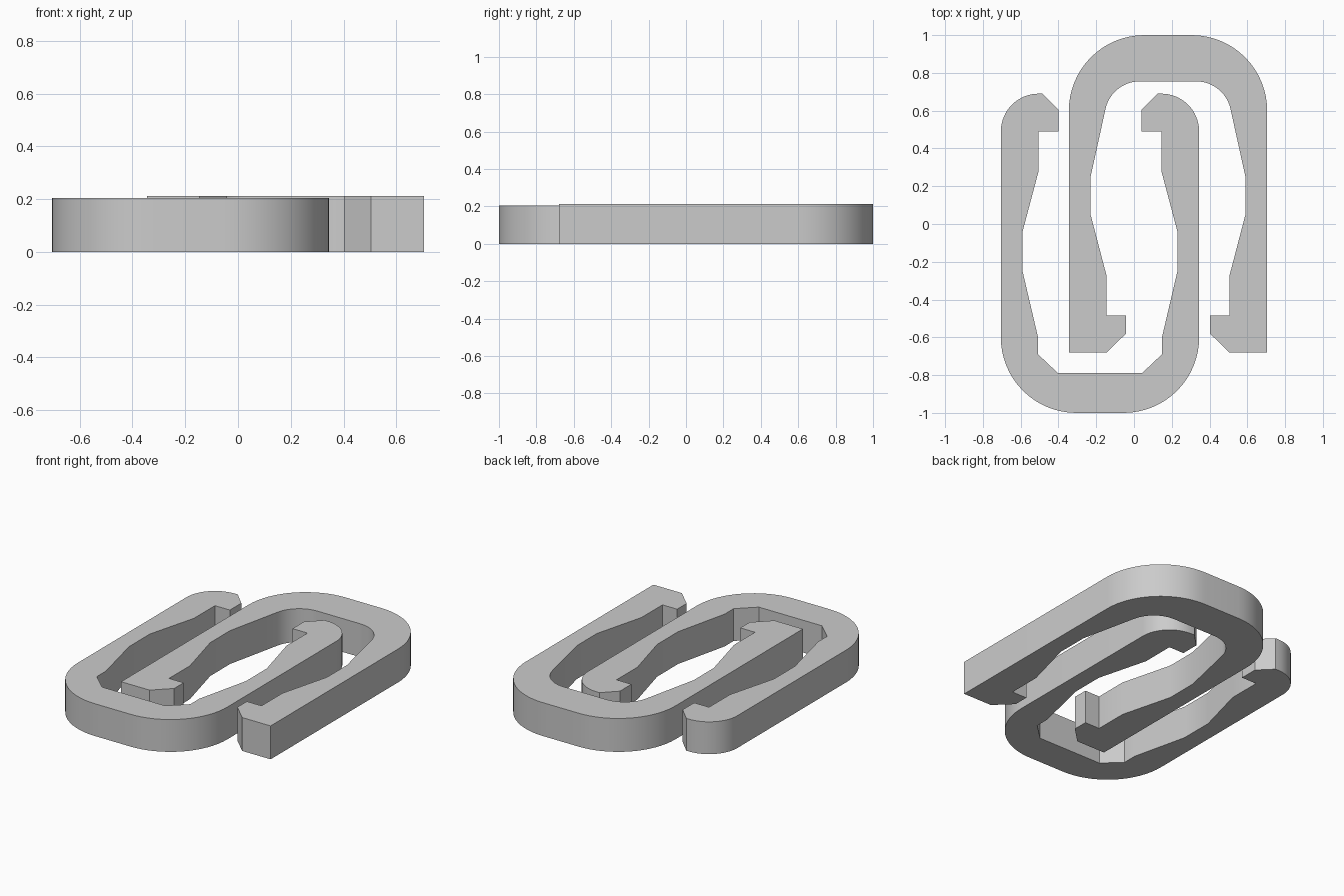
import bpy, bmesh
from math import radians, sin, cos

cube = bpy.data.objects.get("Cube")
if cube:
    bpy.data.objects.remove(cube)

grey = bpy.data.materials.new("plain grey")
grey.use_nodes = True
grey.diffuse_color = (0.6, 0.6, 0.6, 1)
grey.node_tree.nodes["Principled BSDF"].inputs["Base Color"].default_value = (0.6, 0.6, 0.6, 1)


def arc(cx, cy, r, a0, a1, n=16):
    """Points along a circular arc, angles in degrees."""
    angles = [radians(a0 + (a1 - a0) * i / n) for i in range(n + 1)]
    return [(cx + r * cos(a), cy + r * sin(a)) for a in angles]


def make_hook(name, half, centre_x, height):
    """Mirror a half outline, running from outer end to inner end, and extrude it."""
    outline = half + [(-x, y) for x, y in reversed(half)]
    bm = bmesh.new()
    base = bm.faces.new([bm.verts.new((x + centre_x, y, 0)) for x, y in outline])
    top = bmesh.ops.extrude_face_region(bm, geom=[base], use_keep_orig=True)["geom"]
    bmesh.ops.translate(bm, vec=(0, 0, height),
                        verts=[v for v in top if isinstance(v, bmesh.types.BMVert)])
    bmesh.ops.recalc_face_normals(bm, faces=bm.faces)
    mesh = bpy.data.meshes.new(name)
    bm.to_mesh(mesh)
    bm.free()
    mesh.materials.append(grey)
    obj = bpy.data.objects.new(name, mesh)
    bpy.context.collection.objects.link(obj)
    bpy.ops.object.select_all(action='DESELECT')
    obj.select_set(True)
    bpy.context.view_layer.objects.active = obj
    bpy.ops.object.shade_smooth_by_angle(angle=radians(25))


# Hook opening to the back, with rounded barb tips and a chamfered inner bend
rounded_half = (
    arc(0.125, -0.6, 0.4, -90, 0)
    + arc(0.325, 0.49, 0.2, 0, 90)
    + [(0.305, 0.69), (0.22, 0.605), (0.22, 0.49), (0.325, 0.49),
       (0.325, 0.28), (0.41, -0.04), (0.41, -0.25), (0.328, -0.6),
       (0.328, -0.69), (0.222, -0.79)]
)
make_hook("back_opening_hook", rounded_half, -0.18, 0.205)

# Hook opening to the front, with square barb tips and a rounded inner bend
square_half = (
    arc(0.125, 0.6, 0.4, 90, 0)
    + [(0.525, -0.68), (0.325, -0.68), (0.222, -0.58), (0.222, -0.485),
       (0.325, -0.485), (0.325, -0.275), (0.41, 0.05), (0.41, 0.25)]
    + arc(0.15, 0.57, 0.185, 12, 90)
)
make_hook("front_opening_hook", square_half, 0.18, 0.212)
